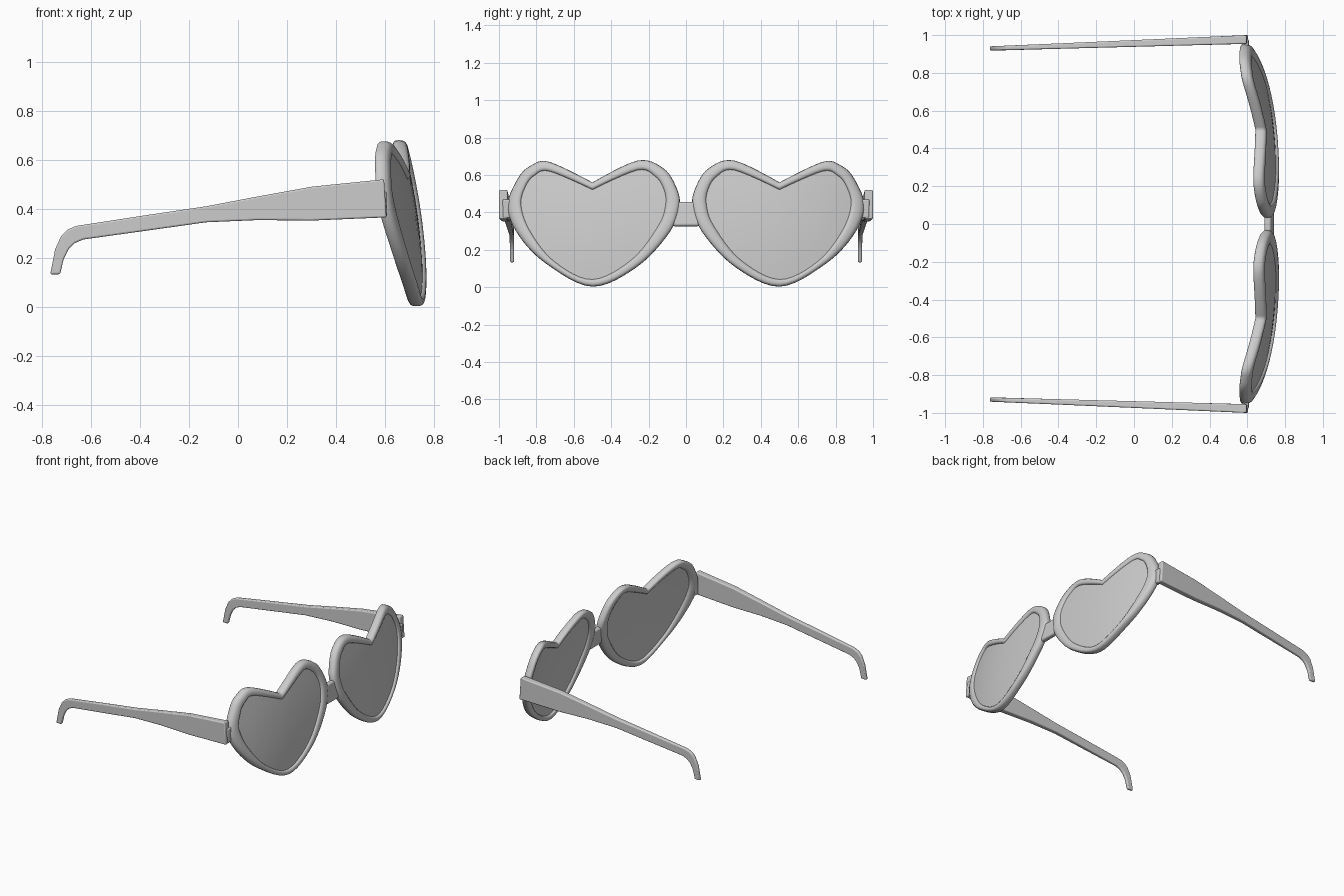
import bpy, bmesh, math
from mathutils import Vector

if "Cube" in bpy.data.objects:
    bpy.data.objects.remove(bpy.data.objects["Cube"])

grey = bpy.data.materials.new("light grey")
grey.use_nodes = True
grey.diffuse_color = (0.6, 0.6, 0.6, 1)
grey.node_tree.nodes["Principled BSDF"].inputs["Base Color"].default_value = (0.6, 0.6, 0.6, 1)

# Heart outlines as (y, z), starting at the lower tip; the notch is point 7
OUTER = [(.5, .003), (.74, .12), (.89, .27), (.955, .43), (.9, .58), (.83, .65), (.73, .67),
         (.5, .56), (.26, .677), (.12, .635), (.05, .53), (.035, .43), (.09, .29), (.26, .11)]
INNER = [(.5, .043), (.70, .136), (.83, .297), (.88, .44), (.855, .54), (.81, .595), (.73, .618),
         (.5, .52), (.26, .624), (.165, .59), (.12, .52), (.112, .44), (.15, .33), (.29, .15)]
NOTCH = 7
STEPS = 6


def wrap(y, z):
    """Forward position of the curved, tilted front of the glasses."""
    return 0.745 - 0.14 * abs(y) ** 3 - 0.19 * z * z


def smooth_loop(points):
    """Closed spline through the points with a crease at the notch."""
    pts = [Vector(p) for p in points]
    n = len(pts)
    tangents = [(pts[(i + 1) % n] - pts[i - 1]) / 2 for i in range(n)]
    tangents[NOTCH] = Vector((0, 0))
    out = []
    for i in range(n):
        a, b = pts[i], pts[(i + 1) % n]
        ta, tb = tangents[i], tangents[(i + 1) % n]
        for k in range(STEPS):
            t = k / STEPS
            h = t * t * (3 - 2 * t)
            out.append(a * (1 - h) + b * h + ta * (t * (1 - t) ** 2) - tb * (t * t * (1 - t)))
    return out


def finish(name, bm, angle=40, bevel=0):
    bmesh.ops.recalc_face_normals(bm, faces=bm.faces)
    mesh = bpy.data.meshes.new(name)
    bm.to_mesh(mesh)
    bm.free()
    mesh.materials.append(grey)
    obj = bpy.data.objects.new(name, mesh)
    bpy.context.collection.objects.link(obj)
    if bevel:
        mod = obj.modifiers.new("rounded edges", 'BEVEL')
        mod.width = bevel
        mod.segments = 3
    bpy.ops.object.select_all(action='DESELECT')
    obj.select_set(True)
    bpy.context.view_layer.objects.active = obj
    bpy.ops.object.shade_smooth_by_angle(angle=math.radians(angle))
    return obj


def bridge_loops(bm, a, b):
    n = len(a)
    for i in range(n):
        j = (i + 1) % n
        bm.faces.new((a[i], a[j], b[j], b[i]))


outer, inner = smooth_loop(OUTER), smooth_loop(INNER)


def rim(name, side):
    bm = bmesh.new()
    loops = []
    sections = 14
    for k in range(sections):
        ang = 2 * math.pi * k / sections
        c, s = math.cos(ang), math.sin(ang)
        c = math.copysign(abs(c) ** 0.75, c)
        s = math.copysign(abs(s) ** 0.75, s)
        loop = []
        for o, i in zip(outer, inner):
            p = (o + i) / 2 + (o - i) / 2 * c
            loop.append(bm.verts.new((wrap(*p) + 0.029 * s, side * p.x, p.y)))
        loops.append(loop)
    for k in range(sections):
        bridge_loops(bm, loops[k], loops[(k + 1) % sections])
    finish(name, bm, 60)


def lens(name, side):
    bm = bmesh.new()
    centre = Vector((0.5, 0.33))
    edges = []
    for offset in (0.014, -0.014):
        loops = []
        for scale in (1.03, 0.8, 0.6, 0.4, 0.2):
            loop = []
            for p in inner:
                q = centre + (p - centre) * scale
                loop.append(bm.verts.new((wrap(*q) + offset, side * q.x, q.y)))
            loops.append(loop)
        for a, b in zip(loops, loops[1:]):
            bridge_loops(bm, a, b)
        hub = bm.verts.new((wrap(*centre) + offset, side * centre.x, centre.y))
        last = loops[-1]
        for i in range(len(last)):
            bm.faces.new((last[i], last[(i + 1) % len(last)], hub))
        edges.append(loops[0])
    bridge_loops(bm, *edges)
    finish(name, bm)


# Temple sections: top x, top z, bottom x, bottom z
ARM = [(.595, .52, .605, .365), (.3, .49, .3, .352), (.08, .45, .08, .354), (-.13, .41, -.13, .345),
       (-.4, .37, -.4, .307), (-.66, .33, -.63, .275), (-.695, .315, -.665, .26),
       (-.72, .29, -.69, .235), (-.745, .235, -.71, .195), (-.765, .133, -.725, .133)]


def temple(name, side):
    bm = bmesh.new()
    rings = []
    for tx, tz, bx, bz in ARM:
        f = ((tx + bx) / 2 + 0.76) / 1.36
        y_out, y_in = 0.94 + 0.06 * f, 0.918 + 0.036 * f
        rings.append([bm.verts.new((x, side * y, z)) for x, y, z in
                      ((tx, y_out, tz), (tx, y_in, tz), (bx, y_in, bz), (bx, y_out, bz))])
    for a, b in zip(rings, rings[1:]):
        bridge_loops(bm, a, b)
    bm.faces.new(rings[0])
    bm.faces.new(rings[-1])
    finish(name, bm, 35, 0.007)


def block(name, centre, size, bevel, tilt=0):
    bm = bmesh.new()
    bmesh.ops.create_cube(bm, size=1)
    bmesh.ops.scale(bm, vec=size, verts=bm.verts)
    obj = finish(name, bm, 35, bevel)
    obj.location = centre
    obj.rotation_euler.y = tilt


for word, side in (("left", 1), ("right", -1)):
    rim("rim_" + word, side)
    lens("lens_" + word, side)
    temple("temple_" + word, side)
    block("hinge_" + word, (.59, side * .95, .42), (.035, .06, .1), .008)

# Nose bridge between the rims
block("bridge", (.716, 0, .39), (.036, .14, .13), .012, -0.15)
